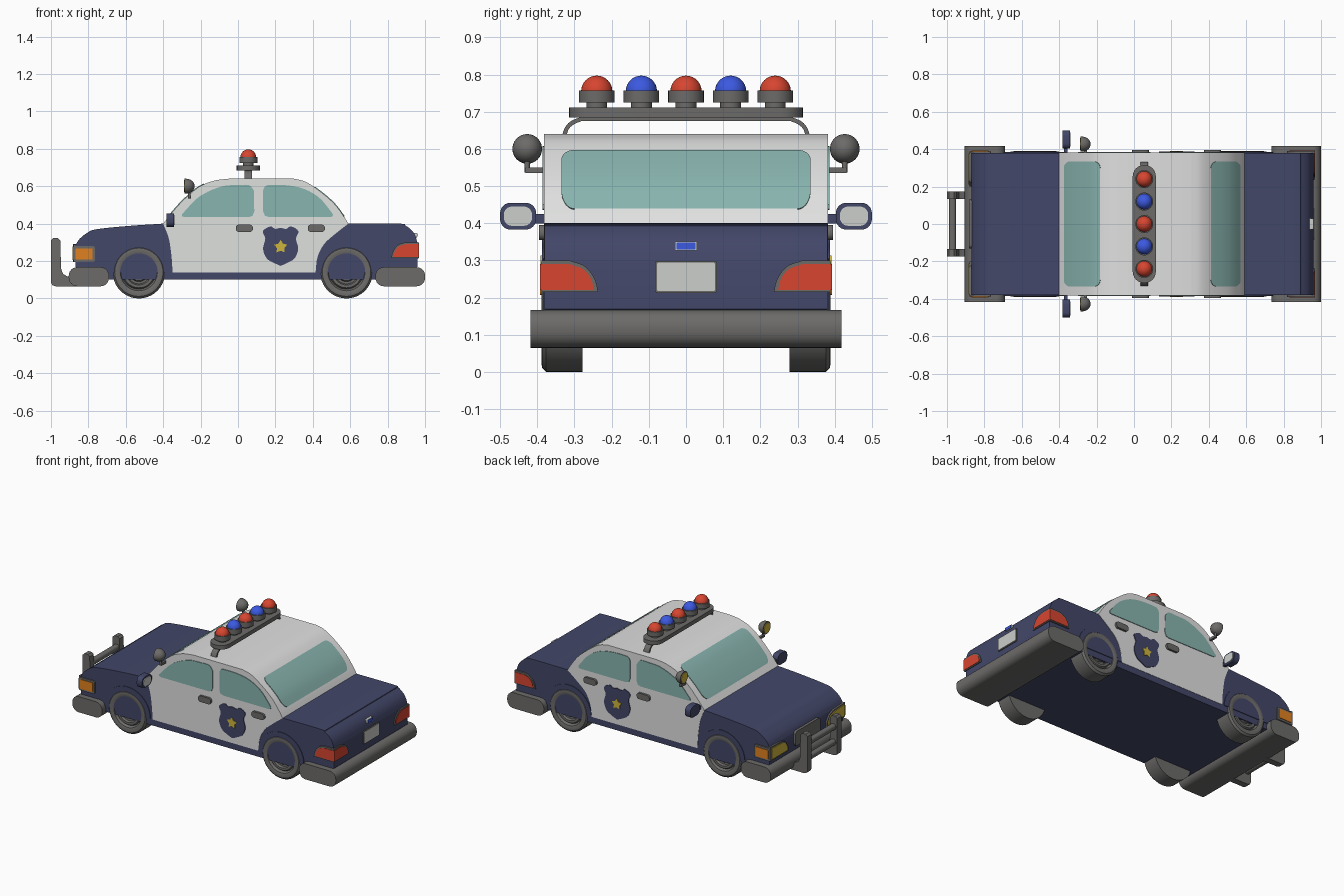
import bpy, bmesh, math
from mathutils import Vector

if "Cube" in bpy.data.objects:
    bpy.data.objects.remove(bpy.data.objects["Cube"])

def mat(name, r, g, b):
    m = bpy.data.materials.new(name)
    m.diffuse_color = (r, g, b, 1)
    m.use_nodes = True
    m.node_tree.nodes["Principled BSDF"].inputs["Base Color"].default_value = m.diffuse_color
    return m

NAVY = mat("navy", .055, .063, .14)
WHITE = mat("white", .74, .75, .74)
GREY = mat("dark_grey", .15, .147, .143)
GLASS = mat("teal_glass", .25, .46, .43)
RED = mat("red", .68, .06, .03)
BLUE = mat("blue", .045, .1, .75)
YELLOW = mat("yellow", .62, .46, .045)
ORANGE = mat("orange", .75, .22, .015)
PALE = mat("pale_grey", .6, .62, .59)

def finish(bm, name, m):
    bmesh.ops.recalc_face_normals(bm, faces=bm.faces)
    me = bpy.data.meshes.new(name)
    bm.to_mesh(me)
    bm.free()
    me.materials.append(m)
    o = bpy.data.objects.new(name, me)
    bpy.context.collection.objects.link(o)
    return o

def prism(name, pts, axis, lo, hi, m):
    """Extrude a 2D outline along an axis from lo to hi."""
    place = {'x': lambda a, b, t: (t, a, b), 'y': lambda a, b, t: (a, t, b),
             'z': lambda a, b, t: (a, b, t)}[axis]
    bm = bmesh.new()
    A = [bm.verts.new(place(a, b, lo)) for a, b in pts]
    B = [bm.verts.new(place(a, b, hi)) for a, b in pts]
    bm.faces.new(A)
    bm.faces.new(B)
    for i in range(len(pts)):
        j = (i + 1) % len(pts)
        bm.faces.new((A[i], A[j], B[j], B[i]))
    return finish(bm, name, m)

def lathe(name, prof, loc, direction, m, n=32):
    """Revolve (radius, height) points round a direction."""
    q = Vector((0, 0, 1)).rotation_difference(Vector(direction))
    bm = bmesh.new()
    rings = []
    for r, h in prof:
        k = n if r > 1e-5 else 1
        rings.append([bm.verts.new(q @ Vector((r * math.cos(2 * math.pi * i / n),
                      r * math.sin(2 * math.pi * i / n), h)) + Vector(loc)) for i in range(k)])
    for a, b in zip(rings, rings[1:]):
        for i in range(n):
            vs = [a[i % len(a)], a[(i + 1) % len(a)], b[(i + 1) % len(b)], b[i % len(b)]]
            bm.faces.new(list(dict.fromkeys(vs)))
    return finish(bm, name, m)

def rrect(x0, x1, y0, y1, r, n=6):
    out = []
    for cx, cy, a0 in ((x1-r, y1-r, 0), (x0+r, y1-r, 90), (x0+r, y0+r, 180), (x1-r, y0+r, 270)):
        for i in range(n + 1):
            a = math.radians(a0 + 90 * i / n)
            out.append((cx + r * math.cos(a), cy + r * math.sin(a)))
    return out

def smooth(pts, n=5):
    """Catmull-Rom curve through 2D points."""
    P = [Vector(p) for p in pts]
    P = [2 * P[0] - P[1]] + P + [2 * P[-1] - P[-2]]
    out = []
    for a, b, c, d in zip(P, P[1:], P[2:], P[3:]):
        for i in range(n):
            t = i / n
            out.append(tuple(.5 * (2*b + (c-a)*t + (2*a-5*b+4*c-d)*t*t + (3*b-a-3*c+d)*t**3)))
    return out + [tuple(P[-2])]

def dome(r, z=0, depth=None, n=8):
    d = depth or r
    return [(r * math.cos(math.pi/2*i/n) if i < n else 0, z + d * math.sin(math.pi/2*i/n)) for i in range(n + 1)]

# Lower body
hood = smooth([(-.87, .28), (-.85, .315), (-.81, .348), (-.757, .37), (-.58, .388), (-.40, .40)])
trunk = smooth([(.59, .40), (.86, .40), (.895, .39), (.928, .365), (.948, .335), (.96, .295)])
prism("lower_body", [(-.87, .17)] + hood + trunk + [(.96, .17), (.9, .10), (-.8, .10)], 'y', -.38, .38, NAVY)

# Cabin and doors
roof = smooth([(-.40, .40), (-.35, .463), (-.286, .532), (-.206, .598), (-.125, .63), (-.05, .64)]) + \
    smooth([(.30, .64), (.365, .622), (.445, .568), (.516, .505), (.565, .44), (.59, .40)])
door_edge = smooth([(.59, .40), (.52, .345), (.46, .29), (.425, .22), (.415, .14)])[1:] + \
    smooth([(-.35, .14), (-.355, .22), (-.37, .32), (-.40, .40)])[:-1]
prism("cabin", roof + door_edge, 'y', -.382, .382, WHITE)

# Windscreen and rear glass follow the roof curve
def screen(name, x0, x1):
    bm = bmesh.new()
    rows = []
    n = 28
    for i in range(n + 1):
        x = x0 + (x1 - x0) * (1 - math.cos(math.pi * i / n)) / 2
        a, b = next((a, b) for a, b in zip(roof, roof[1:]) if a[0] <= x <= b[0])
        z = a[1] + (b[1] - a[1]) * (x - a[0]) / (b[0] - a[0])
        nx, nz = Vector((a[1] - b[1], b[0] - a[0])).normalized() * .004
        r = .035
        d = max(0, r - min(x - x0, x1 - x))
        w = .335 - r + math.sqrt(max(0, r * r - d * d))
        rows.append([bm.verts.new((x + k * nx, s * w, z + k * nz)) for k in (1, -.5) for s in (-1, 1)])
    for p, q in zip(rows, rows[1:]):
        for i, j in ((0, 1), (1, 3), (3, 2), (2, 0)):
            bm.faces.new((p[i], p[j], q[j], q[i]))
    finish(bm, name, GLASS)
screen("windscreen", -.372, -.18)
screen("rear_glass", .41, .567)

# Bumpers
prism("rear_bumper", rrect(.735, 1.0, .065, .167, .045), 'y', -.418, .418, GREY)
prism("front_bumper", rrect(-.905, -.69, .065, .167, .045), 'y', -.418, .418, GREY)

side_front = smooth([(-.30, .45), (-.206, .545), (-.09, .598), (0, .606), (.06, .605), (.086, .575)]) + \
    [(.087, .465), (.078, .442), (.06, .435), (-.285, .435), (-.30, .44)]
side_rear = [(.135, .465), (.135, .58)] + smooth([(.142, .597), (.165, .606), (.27, .604), (.36, .583), (.44, .533), (.508, .45)]) + \
    [(.505, .438), (.49, .435), (.165, .435), (.143, .443)]
half_shield = smooth([(0, .378), (.03, .372), (.055, .385), (.095, .36), (.082, .32), (.094, .265), (.075, .215), (.04, .192), (0, .174)], 4)
shield = [(.228 + x, z) for x, z in half_shield] + [(.228 - x, z) for x, z in half_shield[-2:0:-1]]
star = [(.228 + r * math.sin(i * math.pi / 5), .276 + r * math.cos(i * math.pi / 5))
        for i in range(10) for r in [(.037, .021)[i % 2]]]
tyre = [(0, .375), (.045, .375), (.05, .366), (.062, .366), (.068, .379), (.083, .379), (.09, .368),
        (.099, .384), (.115, .389), (.129, .387), (.14, .376), (.14, .279), (0, .279)]

for s, side in ((-1, "right"), (1, "left")):
    def plate(name, pts, lo, hi, m):
        return prism(f"{side}_{name}", pts, 'y', s * lo, s * hi, m)
    def facing(name, pts, lo, hi, m):
        return prism(f"{side}_{name}", [(s * a, b) for a, b in pts], 'x', lo, hi, m)
    # Side windows, door badge and handles
    plate("front_window", side_front, .38, .386, GLASS)
    plate("rear_window", side_rear, .38, .386, GLASS)
    plate("door_shield", shield, .38, .387, NAVY)
    plate("door_star", star, .385, .391, YELLOW)
    for x, n in ((-.012, "front"), (.373, "rear")):
        plate(n + "_handle", rrect(x, x + .092, .355, .395, .018), .38, .396, GREY)
    # Wheels and arch lips
    for x, n in ((-.53, "front"), (.58, "rear")):
        lathe(f"{side}_{n}_wheel", tyre, (x, 0, .14), (0, s, 0), GREY, 40)
        arch = [(x + .165 * math.cos(math.pi * i / 24), .14 + .165 * math.sin(math.pi * i / 24)) for i in range(25)]
        plate(n + "_arch", arch, .375, .3845, NAVY)
    # Tail lights wrap round the corner
    def lamp_shape(tip, wide, e):
        out = [(tip, .215 + e * .6), (tip, .30 - e)]
        return out + smooth([(tip - wide * .5, .30 - e), (tip - wide * .77 + e * .5, .284 - e * .8),
                             (tip - wide * .94 + e, .25), (tip - wide + e * 1.2, .215 + e * .6)])
    for nm, e, up, m in (("frame", 0, 0, GREY), ("lens", .01, .003, RED)):
        facing("tail_light_" + nm, lamp_shape(.389, .153, e), .957, .966 + up, m)
        plate("tail_side_" + nm, lamp_shape(.967, .148, e), .379, .389 + up, m)
    # Headlights with orange side markers
    for nm, e, m in (("frame", 0, GREY), ("lens", .01, YELLOW)):
        facing("headlight_" + nm, [(.386 - e, .195 + e), (.386 - e, .288 - e), (.27, .283 - e), (.225 + e * .5, .265 - e * .6),
               (.20 + e, .225), (.20 + e, .195 + e)], -.868, -.88 - e * .5, m)
    plate("marker_frame", rrect(-.88, -.765, .195, .28, .012), .379, .388, GREY)
    plate("marker_lens", rrect(-.868, -.777, .207, .268, .006), .38, .392, ORANGE)
    # Door mirrors
    facing("mirror_arm", [(.37, .40), (.42, .40), (.42, .425), (.37, .425)], -.375, -.355, NAVY)
    facing("mirror_shell", rrect(.403, .5, .383, .455, .028), -.382, -.343, NAVY)
    facing("mirror_glass", rrect(.414, .49, .393, .445, .022), -.345, -.339, PALE)
    # Spotlights on brackets
    y = s * .427
    lathe(f"{side}_spotlight", [(0, 0), (.04, 0), (.04, .008)] + dome(.04, .008, .045)[1:], (-.285, y, .6), (1, 0, 0), GREY, 24)
    lathe(f"{side}_spotlight_lens", [(0, 0), (.032, 0), (.032, .006), (0, .006)], (-.289, y, .6), (1, 0, 0), YELLOW, 24)
    lathe(f"{side}_spotlight_stem", [(0, .536), (.007, .536), (.007, .57), (0, .57)], (-.26, y, 0), (0, 0, 1), GREY, 12)
    facing("spotlight_bracket", rrect(.375, .433, .535, .55, .004, 2), -.268, -.252, GREY)
    # Push bar uprights
    upright = [(-1, .31), (-1, .085), (-.993, .071), (-.975, .065), (-.86, .065), (-.86, .115), (-.91, .117),
               (-.935, .13), (-.946, .16), (-.95, .31), (-.962, .322), (-.988, .322)]
    plate("push_bar_upright", upright, .133, .175, GREY)

# Push bar cross bars and grille
for z, n in ((.25, "upper"), (.15, "lower")):
    prism(n + "_cross_bar", rrect(-.99, -.952, z - .019, z + .019, .015), 'y', -.14, .14, GREY)
prism("grille", rrect(-.13, .13, .195, .29, .02), 'x', -.882, -.865, GREY)

# Number plate and boot handle
prism("plate_frame", rrect(-.083, .083, .213, .299, .006), 'x', .957, .965, GREY)
prism("number_plate", rrect(-.078, .078, .218, .294, .004), 'x', .96, .968, PALE)
prism("boot_trim", rrect(-.03, .03, .327, .351, .004), 'x', .93, .956, PALE)
prism("boot_light", rrect(-.026, .026, .33, .348, .003), 'x', .94, .959, BLUE)

# Roof light bar on its hoop
def hoop(off):
    h = smooth([(.335 - off, .625), (.328 - off, .652), (.312 - off, .673 - off * .5), (.28, .687 - off)])
    return h + [(-a, b) for a, b in h[::-1]]
prism("light_bar_hoop", hoop(0) + hoop(.012)[::-1], 'x', .035, .075, GREY)
prism("light_bar_base", [(y, x) for y, x in rrect(-.007, .117, -.315, .315, .06)], 'z', .685, .711, GREY)
for i in range(5):
    at = (.055, -.24 + .12 * i, 0)
    lathe(f"lamp_collar_{i+1}", [(0, .705), (.028, .705), (.028, .725), (.048, .725), (.048, .757), (0, .757)], at, (0, 0, 1), GREY)
    lathe(f"lamp_dome_{i+1}", [(0, .75), (.042, .75)] + dome(.042, .755), at, (0, 0, 1), BLUE if i % 2 else RED)

# Smooth shading with sharp edges kept
for o in bpy.data.objects:
    o.select_set(True)
    bpy.context.view_layer.objects.active = o
bpy.ops.object.shade_smooth_by_angle(angle=math.radians(32))
